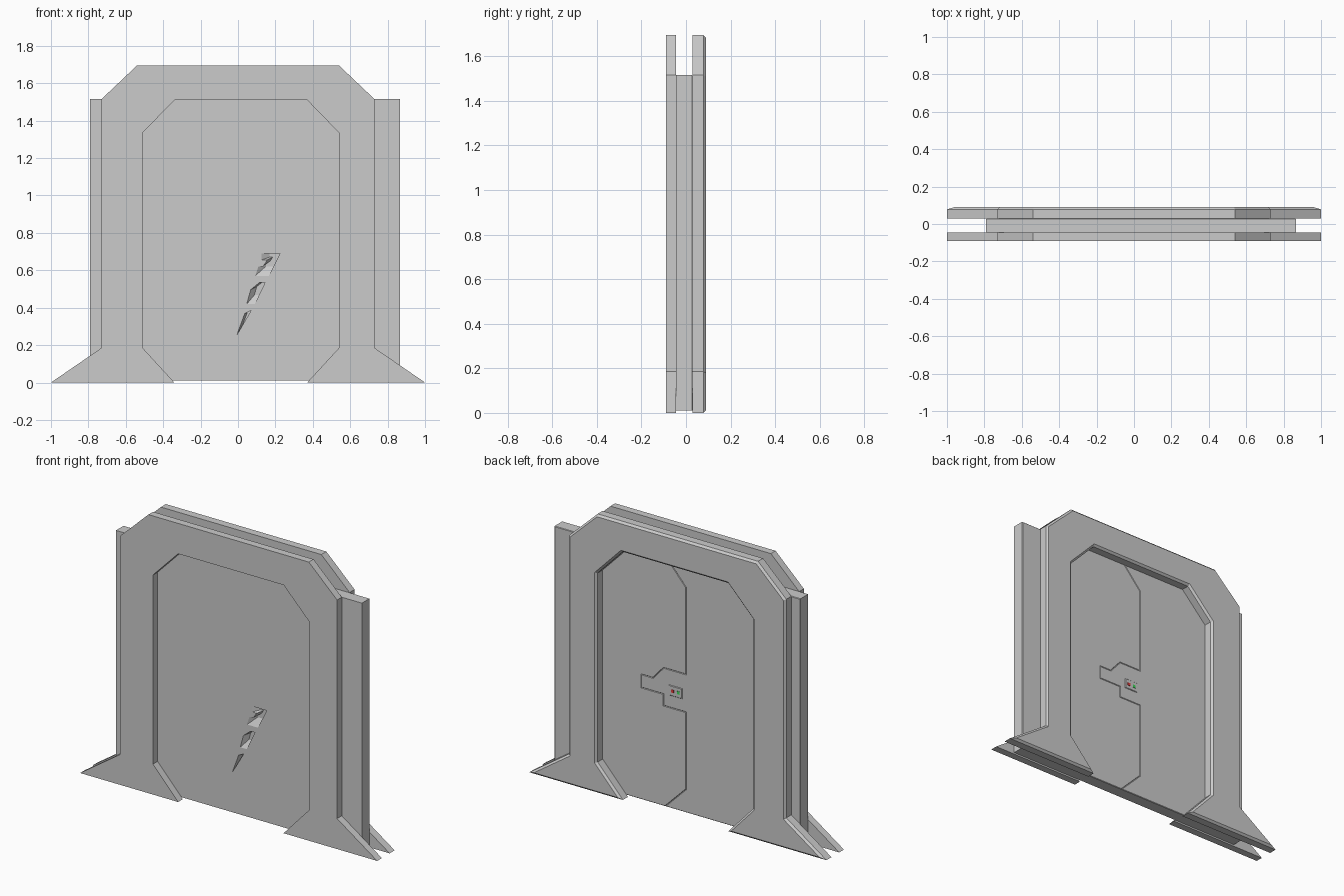
import bpy, bmesh

if "Cube" in bpy.data.objects:
    bpy.data.objects.remove(bpy.data.objects["Cube"])

def finish(name, bm, color=None):
    bmesh.ops.recalc_face_normals(bm, faces=bm.faces)
    me = bpy.data.meshes.new(name)
    bm.to_mesh(me)
    bm.free()
    ob = bpy.data.objects.new(name, me)
    bpy.context.collection.objects.link(ob)
    if color:
        mat = bpy.data.materials.new(name + "_paint")
        mat.diffuse_color = color
        mat.use_nodes = True
        mat.node_tree.nodes["Principled BSDF"].inputs["Base Color"].default_value = mat.diffuse_color
        me.materials.append(mat)
    return ob

def prism(name, pts, y0, y1, bevel=0.0, color=None):
    """Extrude an x/z outline from y0 to y1, optionally chamfering its back rim."""
    bm = bmesh.new()
    face = bm.faces.new([bm.verts.new((x, y0, z)) for x, z in pts])
    ext = bmesh.ops.extrude_face_region(bm, geom=[face], use_keep_orig=True)["geom"]
    for v in ext:
        if isinstance(v, bmesh.types.BMVert):
            v.co.y = y1
    bmesh.ops.recalc_face_normals(bm, faces=bm.faces)
    if bevel:
        rim = [e for e in bm.edges if all(abs(v.co.y - y1) < 1e-5 for v in e.verts)]
        bmesh.ops.bevel(bm, geom=rim, offset=bevel, segments=1, profile=0.5, affect='EDGES')
    return finish(name, bm, color)

def rect(x0, x1, z0, z1):
    return [(x0, z0), (x1, z0), (x1, z1), (x0, z1)]

# Arch frames with flared feet
arch = [(-1, 0), (-.73, .185), (-.73, 1.515), (-.54, 1.695), (.54, 1.695), (.73, 1.515),
        (.73, .185), (1, 0), (.37, 0), (.54, .185), (.54, 1.335), (.37, 1.51),
        (-.34, 1.51), (-.51, 1.335), (-.51, .185), (-.34, 0)]
prism("front_frame", arch, -.09, -.045)
prism("back_frame", arch, .03, .09, bevel=.012)

# Door slab core
X0, X1, Z0, Z1 = -.79, .865, .01, 1.515
core = prism("door_core", rect(X0, X1, Z0, Z1), -.045, 0)

# Two interlocking door leaves, seam chamfered on the back
seam = [(.10, Z1), (-.02, 1.38), (-.02, .85), (.13, .85), (.20, .77), (.28, .77),
        (.28, .69), (.13, .69), (.13, .62), (-.02, .62), (-.02, .15), (.12, Z0)]
prism("door_leaf_left", seam + [(X0, Z0), (X0, Z1)], 0, .03, bevel=.003)
prism("door_leaf_right", seam + [(X1, Z0), (X1, Z1)], 0, .03, bevel=.003)

# Lock pad with status lights
prism("lock_pad", rect(.003, .093, .695, .757), .028, .034, bevel=.003)
for name, x, col in (("red_light", .067, (.8, .05, .05, 1)), ("green_light", .028, (.05, .7, .1, 1))):
    prism(name, rect(x - .009, x + .009, .717, .735), .033, .036, color=col)

# Jagged gouges in the front face: pockets sloping in toward the last point
gouges = [[(.11, .69), (.11, .65), (.145, .65), (.12, .61), (.09, .61), (.07, .55), (.155, .55), (.225, .69)],
          [(.11, .535), (.055, .49), (.03, .40), (.08, .40), (.145, .535)],
          [(-.02, .23), (.03, .365), (.07, .385)]]
for i, pts in enumerate(gouges):
    cut = prism(f"gouge_cutter_{i + 1}", pts, -.055, -.02)
    ex, ez = pts[-1]
    for v in cut.data.vertices:
        if v.co.y > -.03:
            v.co.x = ex + (v.co.x - ex) * .5
            v.co.z = ez + (v.co.z - ez) * .5
    cut.hide_render = True
    cut.display_type = 'WIRE'
    mod = core.modifiers.new("gouge", 'BOOLEAN')
    mod.operation = 'DIFFERENCE'
    mod.solver = 'EXACT'
    mod.object = cut
